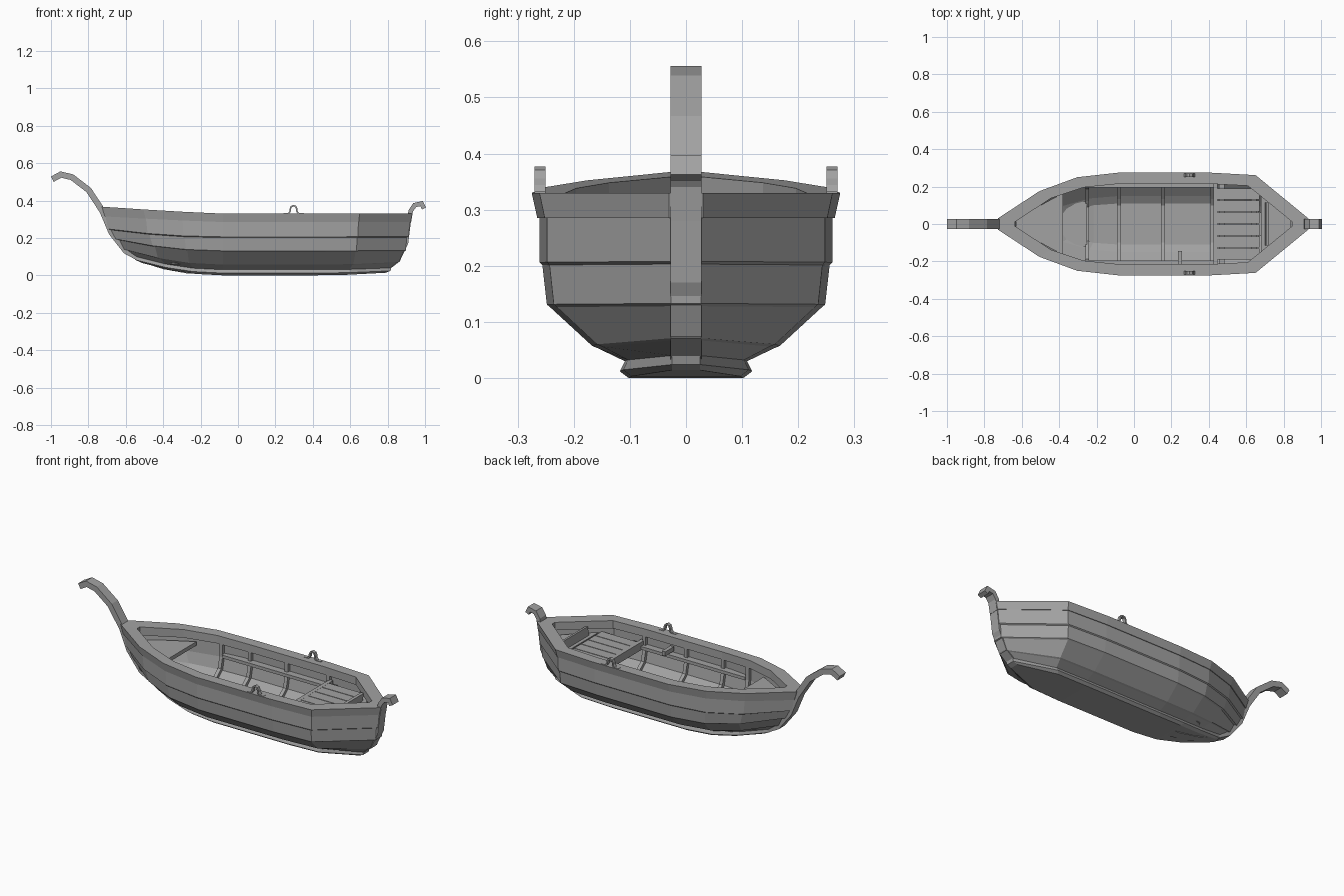
import bpy, bmesh, math
from mathutils import Vector

if "Cube" in bpy.data.objects:
    bpy.data.objects.remove(bpy.data.objects["Cube"])

# One dark grey for the whole boat
GREY = bpy.data.materials.new("dark_grey")
GREY.diffuse_color = (.36, .36, .36, 1)
GREY.use_nodes = True
GREY.node_tree.nodes["Principled BSDF"].inputs["Base Color"].default_value = GREY.diffuse_color


def finish(name, bm):
    bmesh.ops.recalc_face_normals(bm, faces=bm.faces)
    me = bpy.data.meshes.new(name)
    bm.to_mesh(me)
    bm.free()
    me.materials.append(GREY)
    ob = bpy.data.objects.new(name, me)
    bpy.context.collection.objects.link(ob)
    return ob


def box(name, center, size, tilt=0):
    bm = bmesh.new()
    bmesh.ops.create_cube(bm, size=1)
    for v in bm.verts:
        v.co = Vector([v.co[i] * size[i] for i in range(3)])
    ob = finish(name, bm)
    ob.location = center
    ob.rotation_euler.y = tilt
    return ob


# Plan stations: (fraction towards tip, fraction of beam), bow then stern
BOW = [(1, 0), (.656, .64), (.344, .91), (0, 1)]
STERN = [(0, 1), (.47, .95), (1, 0)]


def plan_ring(w, z, bow_x, bow_z, stern_x, stern_z, tip):
    rise = 1.2 if z > .28 else 2
    side = []
    for t, f in BOW:
        side.append((-.08 + (bow_x + .08) * t, max(f * w, tip), z + (bow_z - z) * t ** rise))
    for t, f in STERN:
        side.append((.4 + (stern_x - .4) * t, max(f * w, tip), z + (stern_z - z) * t ** 2))
    return side + [(x, -y, q) for x, y, q in reversed(side)]


def loft(name, levels, closed=False):
    bm = bmesh.new()
    rings = [[bm.verts.new(p) for p in plan_ring(*lv)] for lv in levels]
    pairs = list(zip(rings, rings[1:])) + ([(rings[-1], rings[0])] if closed else [])
    n = len(rings[0])
    for a, b in pairs:
        for i in range(n):
            j = (i + 1) % n
            bm.faces.new((a[i], a[j], b[j], b[i]))
    if not closed:
        for r in (rings[0], rings[-1]):
            for i in range(n // 2 - 1):
                bm.faces.new((r[i], r[i + 1], r[n - 2 - i], r[n - 1 - i]))
    return finish(name, bm)


def ribbon(name, path, thick, width, plane="xz", offset=(0, 0, 0)):
    """Sweep a rectangular bar along a path; thickness grows to the left of travel."""
    bm = bmesh.new()
    pts = [Vector(p) for p in path]
    rows = []
    for i, p in enumerate(pts):
        d0 = (p - pts[i - 1]).normalized() if i else None
        d1 = (pts[i + 1] - p).normalized() if i < len(pts) - 1 else None
        d0, d1 = d0 or d1, d1 or d0
        d = (d0 + d1).normalized()
        nrm = Vector((-d.y, d.x)) * thick / max(d.dot(d1), .5)
        row = []
        for q, s in ((p, -1), (p, 1), (p + nrm, 1), (p + nrm, -1)):
            c = (q.x, s * width / 2, q.y) if plane == "xz" else (s * width / 2, q.x, q.y)
            row.append(bm.verts.new(Vector(c) + Vector(offset)))
        rows.append(row)
    for a, b in zip(rows, rows[1:]):
        for i in range(4):
            j = (i + 1) % 4
            bm.faces.new((a[i], a[j], b[j], b[i]))
    bm.faces.new(rows[0])
    bm.faces.new(rows[-1])
    return finish(name, bm)


def slab(name, half_outline, z, thick):
    bm = bmesh.new()
    pts = half_outline + [(x, -y) for x, y in reversed(half_outline)]
    f = bm.faces.new([bm.verts.new((x, y, z)) for x, y in pts])
    ext = bmesh.ops.extrude_face_region(bm, geom=[f])["geom"]
    for v in ext:
        if isinstance(v, bmesh.types.BMVert):
            v.co.z -= thick
    return finish(name, bm)


# Hull: bottom board, lapped strakes outside, then the inner shell down to the floor
loft("hull", [
    (.102, .000, -.51, .065, .79, .014, .025),
    (.118, .012, -.55, .083, .815, .024, .025),
    (.109, .030, -.55, .101, .82, .040, .025),
    (.157, .053, -.595, .135, .850, .067, .027),
    (.167, .057, -.610, .139, .862, .071, .027),
    (.242, .126, -.635, .189, .886, .128, .027),
    (.248, .131, -.655, .194, .898, .133, .027),
    (.256, .201, -.68, .243, .902, .203, .028),
    (.261, .206, -.695, .248, .912, .208, .028),
    (.261, .295, -.71, .325, .92, .295, .028),
    (.240, .295, -.65, .325, .87, .295, .015),
    (.240, .204, -.63, .246, .86, .204, .015),
    (.226, .133, -.59, .195, .845, .135, .015),
    (.150, .070, -.54, .152, .81, .085, .015),
    (.110, .045, -.48, .120, .78, .060, .015),
])

# Gunwale rim
loft("gunwale", [
    (.265, .285, -.712, .315, .922, .285, .03),
    (.275, .330, -.728, .367, .932, .330, .03),
    (.215, .330, -.635, .360, .845, .330, .012),
    (.215, .285, -.635, .312, .845, .285, .012),
], closed=True)

# Stem, keel and stern post in one curved bar
ribbon("stem_and_keel", [
    (-.985, .500), (-.945, .522), (-.895, .510), (-.81, .445), (-.738, .335),
    (-.69, .22), (-.61, .118), (-.53, .075), (-.40, .033), (-.27, .010),
    (.70, .010), (.79, .016), (.865, .075), (.91, .17), (.925, .29),
], .032, .056)
ribbon("stern_scroll", [
    (.925, .28), (.935, .34), (.952, .365), (.975, .37), (.984, .352),
], .024, .056)

# Ribs across the inside
half = [(.236, .30), (.236, .204), (.220, .135), (.145, .074), (.105, .048)]
for i, x in enumerate((-.25, -.08, .155, .42)):
    k = .93 if x < -.2 else 1
    path = [(y * k, z + (.012 if k < 1 else 0)) for y, z in half]
    ribbon(f"rib_{i}", path + [(-y, z) for y, z in reversed(path)], -.018, .02, "yz", (x, 0, 0))

# Side stringers
for s in (-1, 1):
    box(f"stringer_{s}", (.10, s * .215, .225), (.68, .04, .018))

# Bow seat and the step below it
slab("bow_seat", [(-.63, .02), (-.50, .10), (-.38, .165)], .285, .022)
slab("bow_floor_step", [(-.385, .06), (-.35, .10), (-.25, .125)], .09, .03)

# Stern planks, crossbeam, deck and backrest
for i in range(6):
    box(f"stern_plank_{i}", (.555, -.16 + i * .064, .248), (.23, .06, .018))
for i, x in enumerate((.47, .64)):
    box(f"plank_support_{i}", (x, 0, .23), (.03, .44, .025))
box("crossbeam", (.435, 0, .235), (.022, .46, .045))
slab("stern_deck", [(.68, .175), (.84, .02)], .255, .02)
box("stern_backrest", (.71, 0, .275), (.015, .23, .055), .15)

# Oarlocks and the side block
arch = [(-.055, 0), (-.03, 0), (-.022, .012)]
arch += [(.021 * math.cos(a), .024 + .021 * math.sin(a)) for a in (math.radians(d) for d in (180, 135, 90, 45, 0))]
arch += [(.022, .012), (.03, 0), (.055, 0)]
for s in (-1, 1):
    ribbon(f"oarlock_{s}", arch, -.008, .02, "xz", (.297, s * .26, .332))
box("side_block", (.245, -.185, .26), (.022, .08, .025))
